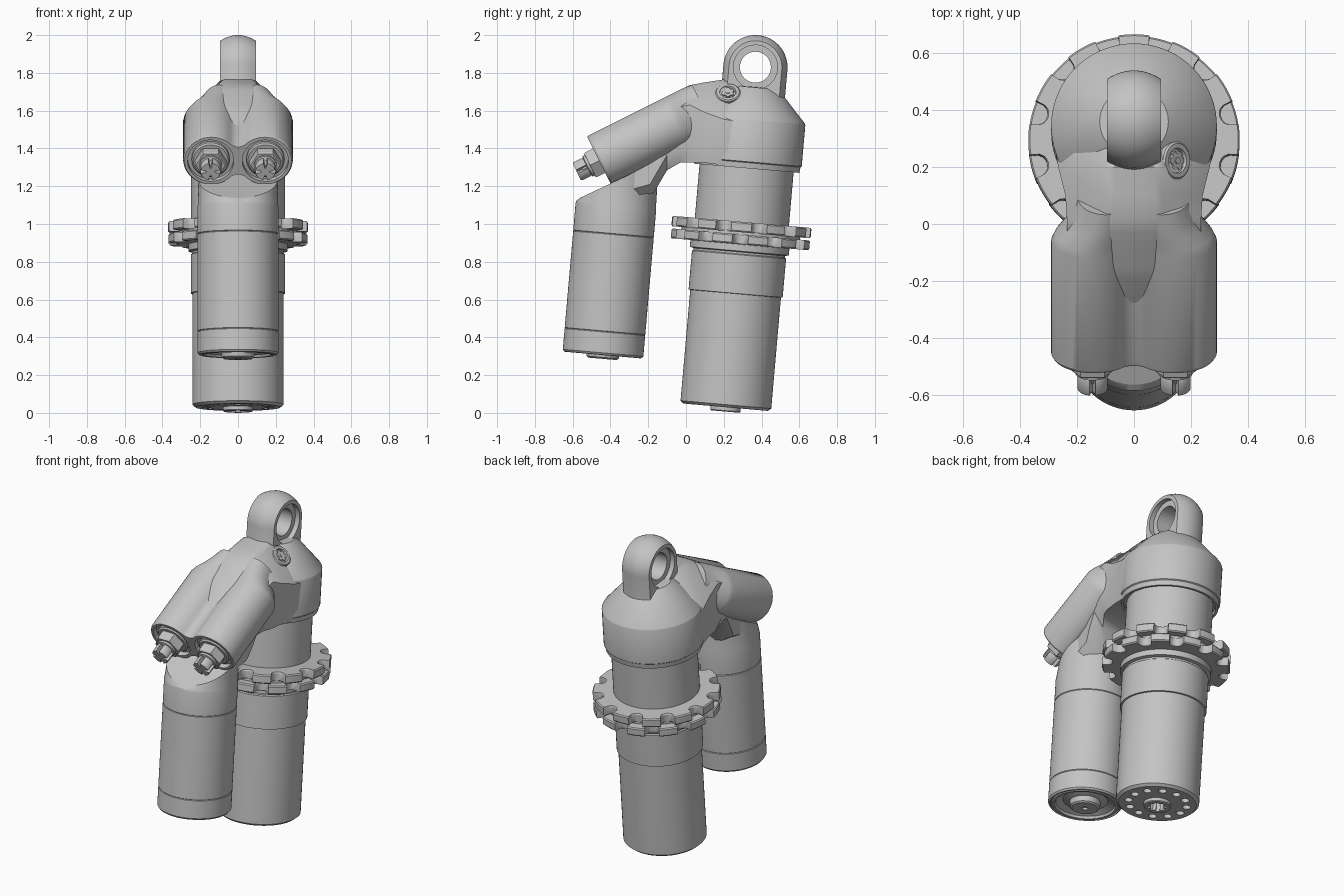
import bpy, bmesh, math
from math import sin, cos, pi, sqrt, radians
from mathutils import Matrix, Vector

if "Cube" in bpy.data.objects:
    bpy.data.objects.remove(bpy.data.objects["Cube"])

grey = bpy.data.materials.new("plain grey")
grey.use_nodes = True
grey.diffuse_color = (0.55, 0.55, 0.55, 1)
grey.node_tree.nodes["Principled BSDF"].inputs["Base Color"].default_value = grey.diffuse_color


def frame(y, z, tilt, x=0):
    return Matrix.Translation((x, y, z)) @ Matrix.Rotation(radians(tilt), 4, 'X')


def finish(name, bm, place, angle=30):
    bmesh.ops.recalc_face_normals(bm, faces=bm.faces)
    bm.transform(place)
    mesh = bpy.data.meshes.new(name)
    bm.to_mesh(mesh)
    bm.free()
    ob = bpy.data.objects.new(name, mesh)
    bpy.context.collection.objects.link(ob)
    mesh.materials.append(grey)
    smooth(ob, angle)
    return ob


def smooth(ob, angle=30):
    bpy.ops.object.select_all(action='DESELECT')
    ob.select_set(True)
    bpy.context.view_layer.objects.active = ob
    bpy.ops.object.shade_smooth_by_angle(angle=radians(angle))


def add_loft(bm, rings):
    rows = [[bm.verts.new(p) for p in ring] for ring in rings]
    n = len(rows[0])
    for a, b in zip(rows, rows[1:]):
        for i in range(n):
            j = (i + 1) % n
            bm.faces.new((a[i], a[j], b[j], b[i]))
    bm.faces.new(rows[0])
    bm.faces.new(rows[-1])


def loft(name, rings, place=Matrix(), angle=30):
    bm = bmesh.new()
    add_loft(bm, rings)
    return finish(name, bm, place, angle)


def prism(name, outline, z0, z1, place, chamfer=0.0):
    c = 1 - chamfer
    levels = [(z0, c), (z0 + .007, 1), (z1 - .007, 1), (z1, c)] if chamfer else [(z0, 1), (z1, 1)]
    return loft(name, [[(x * k, y * k, z) for x, y in outline] for z, k in levels], place)


def lathe(name, profile, place, steps=72):
    # profile holds (radius, height) pairs from pole to pole
    bm = bmesh.new()
    vs = [bm.verts.new((r, 0, z)) for r, z in profile]
    es = [bm.edges.new(p) for p in zip(vs, vs[1:])]
    bmesh.ops.spin(bm, geom=vs + es, cent=(0, 0, 0), axis=(0, 0, 1),
                   angle=2 * pi, steps=steps, use_merge=False)
    bmesh.ops.remove_doubles(bm, verts=bm.verts, dist=1e-5)
    return finish(name, bm, place)


def circle(r, n=40, cx=0, cy=0):
    return [(cx + r * cos(2 * pi * i / n), cy + r * sin(2 * pi * i / n)) for i in range(n)]


def gear(n, outer, depth, half, turn=0):
    # disc outline with n scalloped notches
    phases = [i * (.5 - half) / 4 for i in range(5)]
    phases += [.5 - half * cos(pi * i / 8) for i in range(1, 8)]
    phases += [.5 + half + i * (.5 - half) / 4 for i in range(4)]
    pts = []
    for k in range(n):
        for p in phases:
            u = (p - .5) / half
            r = outer - depth * sqrt(max(0, 1 - u * u)) ** .6
            a = 2 * pi * (k + p) / n + turn
            pts.append((r * cos(a), r * sin(a)))
    return pts


def cut(ob, outlines, place):
    # each cutter is (outline, z0, z1)
    for outline, z0, z1 in outlines:
        tool = prism("cutter", outline, z0, z1, place)
        tool.hide_render = True
        mod = ob.modifiers.new("cut", 'BOOLEAN')
        mod.operation, mod.solver, mod.object = 'DIFFERENCE', 'EXACT', tool
        bpy.context.view_layer.objects.active = ob
        bpy.ops.object.modifier_apply(modifier=mod.name)
        bpy.data.objects.remove(tool)
    smooth(ob)


MAIN = frame(.21, .03, -5)
RES = frame(-.44, .306, -5)
ARM_Y, ARM_Z, ARM_TILT = -.46, 1.335, 116.5

# Main shock body with drilled base
body = lathe("main_body", [
    (0, -.023), (.075, -.023), (.08, -.018), (.08, 0), (.225, 0), (.241, .014), (.241, .603),
    (.25, .605), (.25, .81), (.243, .815), (.243, .825), (.263, .83), (.263, .865),
    (.25, .87), (.25, 1.3), (0, 1.3)], MAIN)
holes = [(circle(.024, 16, .17 * cos(k * pi / 6), .17 * sin(k * pi / 6)), -.1, .03) for k in range(12)]
cut(body, holes + [(gear(8, .055, .012, .25), -.1, .03)], MAIN)

# Preload rings
prism("lower_lock_ring", gear(12, .37, .055, .22, .26), .866, .918, MAIN, .015)
prism("ring_spacer", circle(.315, 64), .91, .94, MAIN)
prism("upper_lock_ring", gear(12, .37, .055, .22), .93, .985, MAIN, .015)

# Head cap
lathe("head_cap", [(0, 1.29), (.262, 1.29), (.266, 1.27), (.28, 1.27), (.284, 1.3), (.29, 1.305),
                   (.29, 1.525), (.286, 1.533), (.165, 1.665), (.12, 1.7), (0, 1.705)], MAIN)

# Mounting eye, widest in its middle plane
EYE = 1.807
rings = []
for i in range(13):
    x = -.095 + .19 * i / 12
    r = .17 - .03 * (x / .095) ** 2
    arc = [(x, r * cos(a), EYE + r * sin(a)) for a in (pi * k / 32 for k in range(33))]
    rings.append(arc + [(x, -r, 1.66), (x, -r - .02, 1.55), (x, r + .02, 1.55), (x, r, 1.66)])
eye = loft("mounting_eye", rings, MAIN)
bore = MAIN @ Matrix.Translation((0, 0, EYE)) @ Matrix.Rotation(pi / 2, 4, 'Y')
cut(eye, [(circle(.082, 48), -.2, .2), (circle(.117, 48), .065, .2),
          (circle(.117, 48), -.2, -.065)], bore)

# Bridge between cap, arm and reservoir: y, side, bottom width, bottom, shoulder, top
stations = [
    (-.30, .19, .15, 1.10, 1.40, 1.50), (-.19, .20, .07, 1.13, 1.45, 1.60),
    (-.15, .21, .10, 1.20, 1.50, 1.63), (-.10, .215, .15, 1.285, 1.58, 1.66),
    (-.03, .235, .20, 1.325, 1.62, 1.71), (.02, .235, .22, 1.325, 1.63, 1.735),
    (.10, .24, .23, 1.325, 1.59, 1.75), (.20, .265, .25, 1.31, 1.555, 1.765),
    (.28, .28, .25, 1.31, 1.54, 1.72), (.36, .27, .25, 1.30, 1.53, 1.68)]
rings = []
for y, w, wb, zb, zs, zt in stations:
    half = [(wb, zb), (w, zb + .08), (w, zs), (.1, zt - .01), (.07, zt)]
    rings.append([(x, y, z) for x, z in half] + [(-x, y, z) for x, z in reversed(half)])
loft("bridge", rings, angle=35)

# Twin-barrel arm with a filleted waist
R, RF = .145, .06
quarter = [(R + R * cos(a), R * sin(a)) for a in (pi * .75 * k / 18 for k in range(19))]
quarter += [(RF * sin(a), R - RF * cos(a)) for a in (pi / 4 * (1 - k / 5) for k in range(1, 6))]
top = quarter + [(-x, y) for x, y in reversed(quarter[:-1])]
outline = top + [(x, -y) for x, y in reversed(top[1:-1])]
levels = [(-.62, .68, .97), (-.56, .76, 1), (-.52, .84, 1), (-.48, .95, 1), (-.45, 1, 1),
          (-.012, 1, 1), (0, .975, .96)]
PLACE = frame(ARM_Y, ARM_Z, ARM_TILT)
arm = loft("twin_arm", [[(x * kx, y * ky, z) for x, y in outline] for z, kx, ky in levels], PLACE)
cut(arm, [(circle(.122, 48, s * R), -.03, .1) for s in (1, -1)], PLACE)

# Adjusters: washer, hex nut and slotted knob
for side, sx in (("left", 1), ("right", -1)):
    p = frame(ARM_Y, ARM_Z, ARM_TILT, sx * R)
    lathe(side + "_adjuster_washer", [(0, -.035), (.1, -.035), (.1, -.012), (.092, -.004), (0, -.004)], p)
    prism(side + "_adjuster_nut", circle(.083, 6), -.01, .055, p, .06)
    lathe(side + "_adjuster_stem", [(0, .05), (.06, .05), (.06, .068), (.035, .075), (.025, .1), (0, .1)], p)
    prism(side + "_adjuster_knob", gear(4, .054, .034, .13, pi / 4), .07, .132, p, .06)

# Reservoir with a sloped top and dished base
reservoir = lathe("reservoir", [
    (0, -.008), (.012, -.008), (.018, -.02), (.075, -.02), (.085, -.012), (.09, .02), (.13, .032),
    (.17, .014), (.176, 0), (.19, 0), (.192, .008), (.198, .008), (.2, 0), (.207, .002), (.214, .012),
    (.214, .122), (.211, .125), (.214, .128), (.214, .64), (.211, .643), (.214, .646),
    (.214, .79), (.212, .8), (.21, 1.0), (0, 1.0)], RES)
for v in reservoir.data.vertices:
    if v.co.z > 1.2:
        v.co.z = 1.125 + .47 * (v.co.y + .59)
smooth(reservoir)

# Valve screw on the sloping shoulder
slope = Matrix.Translation((.143, .222, 1.69)) @ Matrix.Rotation(radians(45), 4, 'Y')
lathe("valve_screw_seat", [(0, -.04), (.066, -.04), (.066, .008), (.06, .014), (.044, .014),
                           (.04, .002), (0, .002)], slope, 40)
prism("valve_screw", gear(6, .034, .008, .25), -.02, .012, slope)
lathe("valve_screw_pin", [(0, 0), (.012, 0), (.012, .016), (0, .016)], slope, 16)
